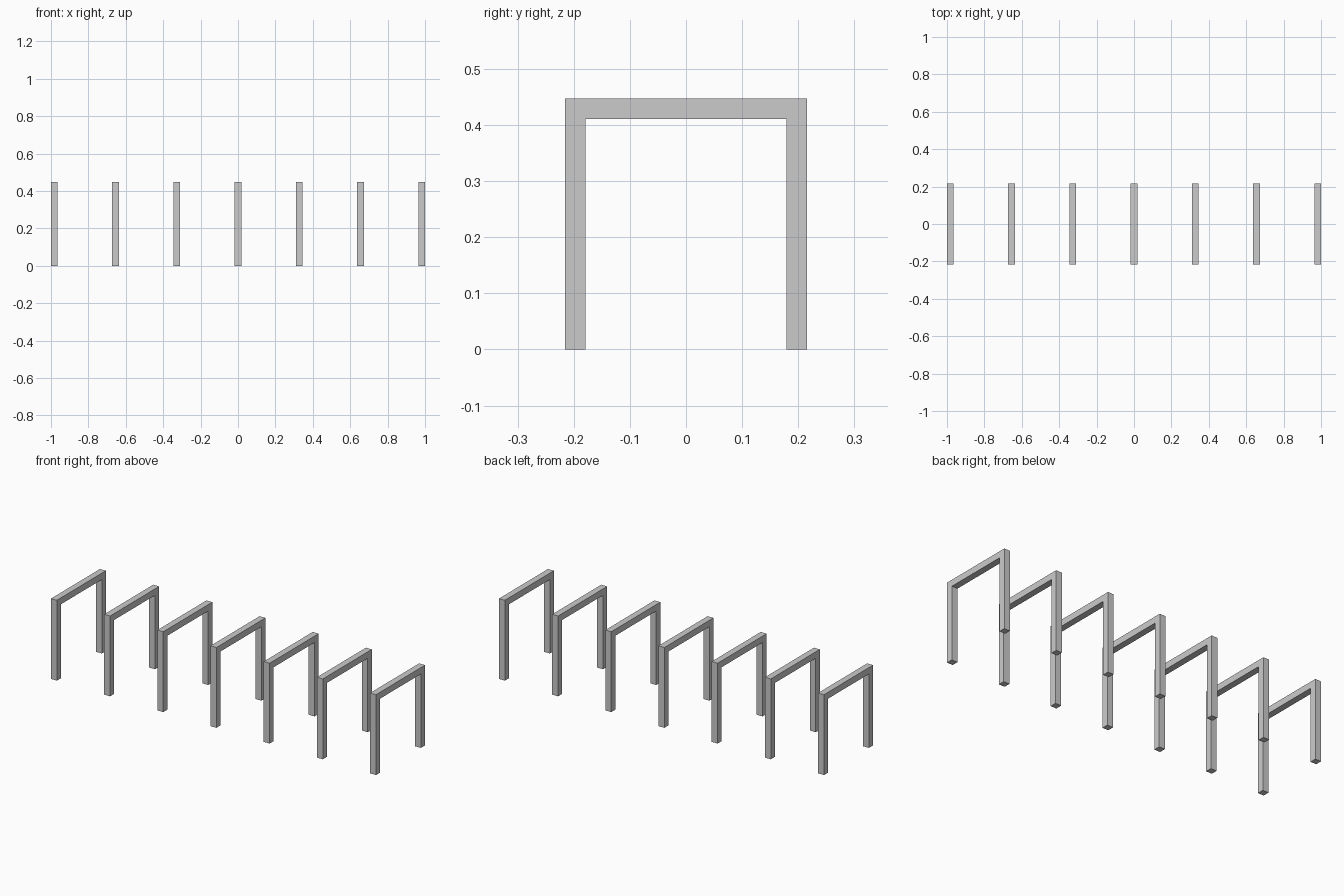
import bpy
import bmesh

if "Cube" in bpy.data.objects:
    bpy.data.objects.remove(bpy.data.objects["Cube"])

COUNT = 7
BAR = 0.036            # square bar thickness
HALF_W = 0.2155        # half the outer width of a frame
HEIGHT = 0.447
SPACING = (2.0 - BAR) / (COUNT - 1)

# Upside-down U profile in the y-z plane
inner, under = HALF_W - BAR, HEIGHT - BAR
half = [(inner, under), (inner, 0), (HALF_W, 0), (HALF_W, HEIGHT)]
profile = half + [(-y, z) for y, z in reversed(half)]

# One portal frame: profile extruded along x
bm = bmesh.new()
face = bm.faces.new([bm.verts.new((-BAR / 2, y, z)) for y, z in profile])
extruded = bmesh.ops.extrude_face_region(bm, geom=[face], use_keep_orig=True)
moved = [g for g in extruded["geom"] if isinstance(g, bmesh.types.BMVert)]
bmesh.ops.translate(bm, verts=moved, vec=(BAR, 0, 0))
bmesh.ops.recalc_face_normals(bm, faces=bm.faces)
mesh = bpy.data.meshes.new("portal_frame")
bm.to_mesh(mesh)
bm.free()

# Row of identical frames
for i in range(COUNT):
    frame = bpy.data.objects.new(f"portal_frame_{i + 1}", mesh)
    frame.location.x = (i - (COUNT - 1) / 2) * SPACING
    bpy.context.collection.objects.link(frame)
